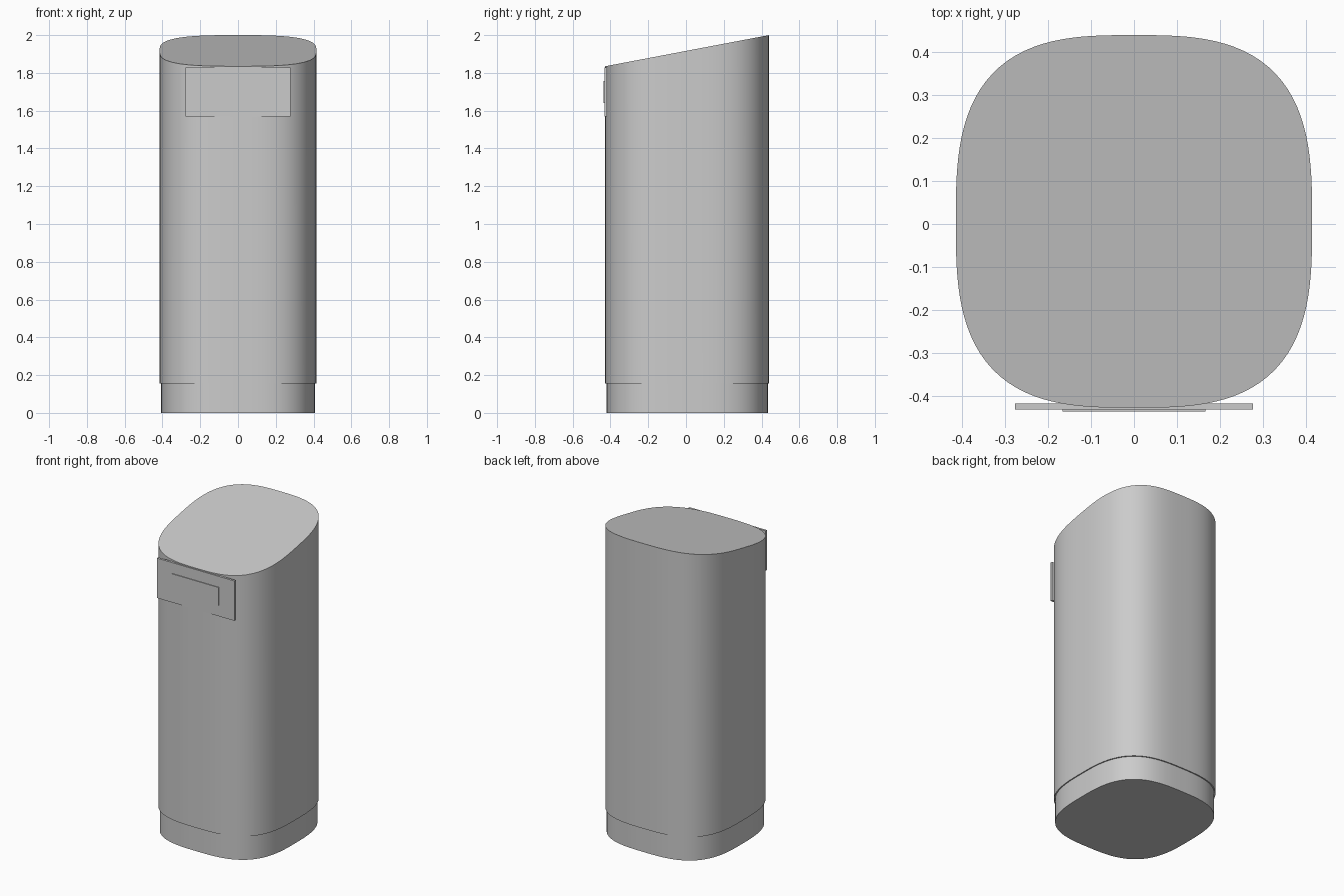
import bpy, bmesh, math

cube = bpy.data.objects.get("Cube")
if cube:
    bpy.data.objects.remove(cube, do_unlink=True)

# One plain grey finish
grey = bpy.data.materials.new("matte_grey")
grey.use_nodes = True
colour = (0.6, 0.6, 0.6, 1)
grey.diffuse_color = colour
grey.node_tree.nodes["Principled BSDF"].inputs["Base Color"].default_value = colour

CENTRE_Y = 0.006


def finish(name, bm):
    bmesh.ops.recalc_face_normals(bm, faces=bm.faces)
    mesh = bpy.data.meshes.new(name)
    bm.to_mesh(mesh)
    bm.free()
    obj = bpy.data.objects.new(name, mesh)
    mesh.materials.append(grey)
    bpy.context.collection.objects.link(obj)
    return obj


def rounded_column(name, rx, ry, bottom, top, power=3.0, sides=128):
    """Squircle column; top is a function giving height from y."""
    bm = bmesh.new()
    low, high = [], []
    for i in range(sides):
        a = math.tau * i / sides
        c, s = math.cos(a), math.sin(a)
        r = (abs(c) ** power + abs(s) ** power) ** (-1 / power)
        x, y = rx * r * c, CENTRE_Y + ry * r * s
        low.append(bm.verts.new((x, y, bottom)))
        high.append(bm.verts.new((x, y, top(y))))
    bm.faces.new(low)
    bm.faces.new(high)
    for i in range(sides):
        j = (i + 1) % sides
        bm.faces.new((low[i], low[j], high[j], high[i]))
    obj = finish(name, bm)
    bpy.ops.object.select_all(action="DESELECT")
    obj.select_set(True)
    bpy.context.view_layer.objects.active = obj
    bpy.ops.object.shade_smooth_by_angle(angle=math.radians(30))
    return obj


def plate(name, half_width, front, back, bottom, top):
    bm = bmesh.new()
    bmesh.ops.create_cube(bm, size=1)
    for v in bm.verts:
        v.co.x *= 2 * half_width
        v.co.y = front if v.co.y < 0 else back
        v.co.z = bottom if v.co.z < 0 else top
    return finish(name, bm)


# Slanted body standing on a slightly narrower plinth
rounded_column("body", 0.415, 0.434, 0.155,
               lambda y: 1.835 + 0.165 * (y - CENTRE_Y + 0.434) / 0.868)
rounded_column("plinth", 0.408, 0.427, 0, lambda y: 0.155)

# Front panel with a thin raised inset
plate("front_panel", 0.277, -0.432, -0.418, 1.57, 1.828)
plate("panel_screen", 0.167, -0.437, -0.432, 1.64, 1.758)
